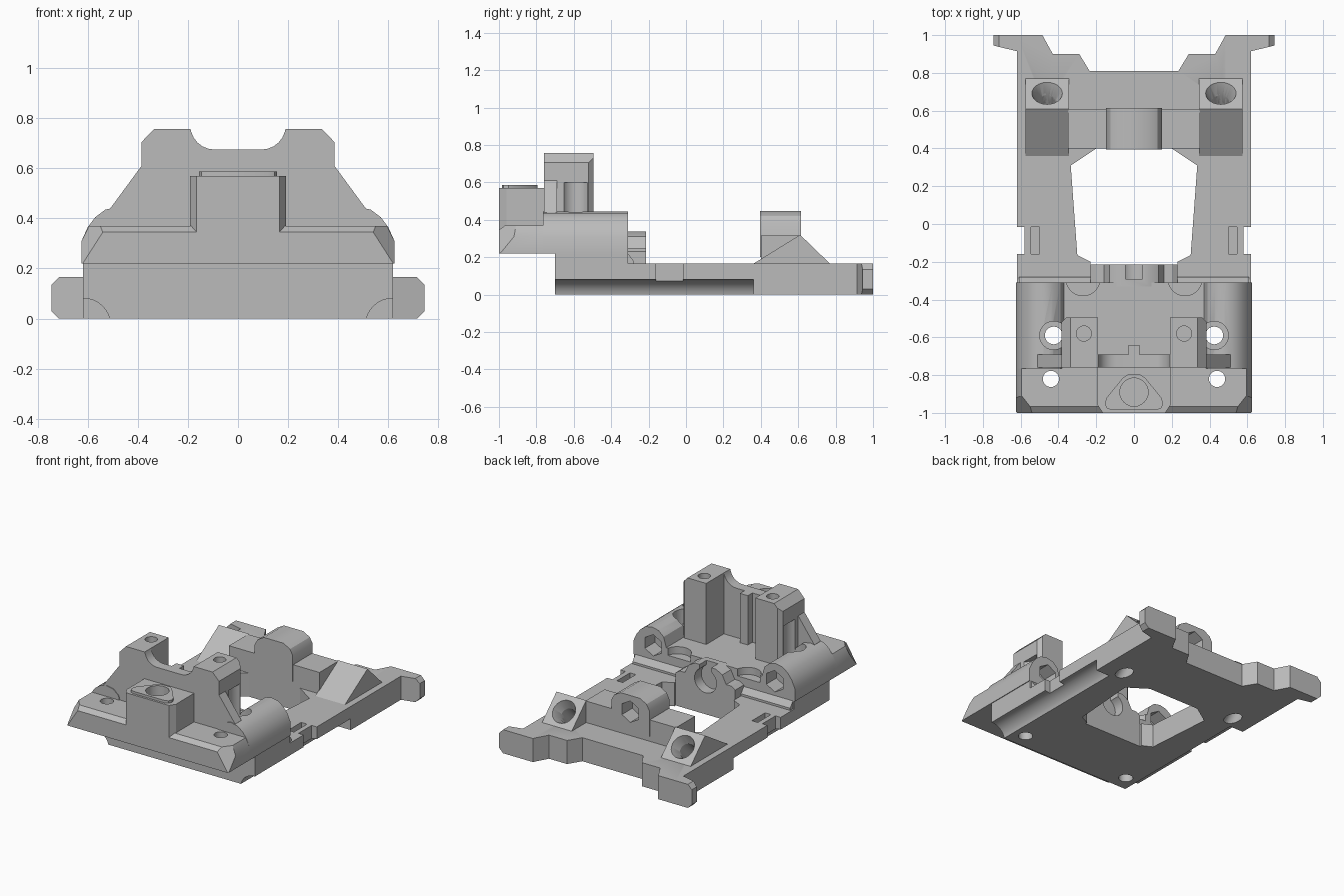
import bpy, bmesh, math
from mathutils import Vector, Matrix

cube = bpy.data.objects.get("Cube")
if cube:
    bpy.data.objects.remove(cube, do_unlink=True)

grey = bpy.data.materials.new("plain_grey")
grey.use_nodes = True
grey.diffuse_color = (0.5, 0.5, 0.5, 1)
grey.node_tree.nodes["Principled BSDF"].inputs["Base Color"].default_value = (0.5, 0.5, 0.5, 1)

parts, cutters = [], []
AXES = {"x": lambda p, q, t: (t, p, q),
        "y": lambda p, q, t: (p, t, q),
        "z": lambda p, q, t: (p, q, t)}


def add(name, bm, store):
    bmesh.ops.recalc_face_normals(bm, faces=bm.faces)
    mesh = bpy.data.meshes.new(name)
    bm.to_mesh(mesh)
    bm.free()
    mesh.materials.append(grey)
    obj = bpy.data.objects.new(name, mesh)
    bpy.context.collection.objects.link(obj)
    obj.hide_render = store is cutters
    store.append(obj)


def prism(name, pts, axis, a, b, store=parts, slices=(), sides=(1,)):
    """Extrude a 2D outline along an axis, slice off corners, repeat per side."""
    for s in sides:
        bm = bmesh.new()
        face = bm.faces.new([bm.verts.new(AXES[axis](p, q, a)) for p, q in pts])
        move = Vector(AXES[axis](0, 0, b - a))
        ext = bmesh.ops.extrude_face_region(bm, geom=[face], use_keep_orig=True)
        bmesh.ops.translate(bm, vec=move, verts=[v for v in ext["geom"] if isinstance(v, bmesh.types.BMVert)])
        for co, no in slices:
            cut = bmesh.ops.bisect_plane(bm, geom=bm.verts[:] + bm.edges[:] + bm.faces[:],
                                         plane_co=co, plane_no=no, clear_outer=True)
            rim = [e for e in cut["geom_cut"] if isinstance(e, bmesh.types.BMEdge)]
            bmesh.ops.edgeloop_fill(bm, edges=rim)
        if s < 0:
            bmesh.ops.scale(bm, vec=(-1, 1, 1), verts=bm.verts)
        label = name if len(sides) == 1 else ("left_" if s > 0 else "right_") + name
        add(label, bm, store)


def box(name, x, y, z, store=parts, sides=(1,)):
    prism(name, [(x[0], y[0]), (x[1], y[0]), (x[1], y[1]), (x[0], y[1])], "z", *z, store, sides=sides)


def drill(start, end, r, n=24, sides=(1,), r2=None):
    for s in sides:
        p, q = Vector(start), Vector(end)
        p.x, q.x = p.x * s, q.x * s
        bm = bmesh.new()
        rot = (q - p).to_track_quat("Z", "Y").to_matrix().to_4x4()
        bmesh.ops.create_cone(bm, cap_ends=True, segments=n, radius1=r, radius2=r2 or r,
                              depth=(q - p).length, matrix=Matrix.Translation((p + q) / 2) @ rot)
        add("cutter", bm, cutters)


def sym(half):
    return half + [(-x, y) for x, y in reversed(half) if x]


BOTH = (1, -1)

# Base plate and the ears at its rear corners
prism("base_plate", sym([(0.235, 0.81), (0.29, 0.9), (0.43, 0.9), (0.485, 1), (0.62, 1),
                         (0.62, -0.7)]), "z", 0, 0.165)
prism("rear_ear", [(0.6, 0.91), (0.745, 0.945), (0.745, 1), (0.6, 1)], "z", 0, 0.165, sides=BOTH,
      slices=[((0.745, 1, 0.135), (1, 0, 1)), ((0.745, 1, 0.03), (1, 0, -1))])

# Front body with the two rounded side tubes
box("body_foot", (-0.62, 0.62), (-0.7, -0.31), (0.1, 0.23))
prism("body_with_tubes", sym([(0.625, 0.22), (0.625, 0.31), (0.6, 0.365), (0.57, 0.405), (0.53, 0.435),
                              (0.48, 0.445), (0.43, 0.435), (0.39, 0.4), (0.37, 0.33)]), "y", -0.765, -0.31)
corner = (0.01, -0.0078, 0.0064)
prism("front_ledge", sym([(0.625, 0.22), (0.625, 0.31), (0.595, 0.37)]), "y", -1, -0.76,
      slices=[((0.62, -1, 0.22), corner), ((-0.62, -1, 0.22), (-corner[0], corner[1], corner[2])),
              ((0, -1, 0.345), (0, -0.6, 0.8))])
prism("rear_skirt", [(-0.31, 0.16), (-0.28, 0.16), (-0.28, 0.18), (-0.31, 0.22)], "x", -0.61, 0.61)

# Upright wall with a scooped top, and the two towers behind it
scoop = [(0.095 + 0.095 * math.cos(a), 0.77 - 0.095 * math.sin(a))
         for a in [math.radians(d) for d in range(90, 0, -15)]]
prism("front_wall", sym(scoop + [(0.19, 0.757), (0.335, 0.757), (0.385, 0.705), (0.385, 0.61),
                                 (0.51, 0.44), (0.51, 0.3)]), "y", -0.76, -0.69)
prism("tower", [(0.19, 0.3), (0.19, 0.757), (0.335, 0.757), (0.385, 0.705), (0.385, 0.3)],
      "y", -0.7, -0.495, sides=BOTH, slices=[((0.385, -0.52, 0.5), (1, 1, 0))])
box("wall_rib", (-0.03, 0.03), (-0.7, -0.64), (0.3, 0.675))

# Front pillar with a raised rounded triangle
prism("front_pillar", sym([(0.165, -1), (0.192, -0.96), (0.192, -0.75)]), "z", 0.3, 0.57)
prism("triangle_rim", sym([(0.12, -0.985), (0.145, -0.975), (0.155, -0.95), (0.145, -0.92),
                           (0.06, -0.815), (0.03, -0.795)]), "z", 0.56, 0.587)

# Split bearing lug behind the body
prism("split_lug", sym([(0.23, 0.1), (0.23, 0.23), (0.2, 0.25), (0.16, 0.25), (0.13, 0.31),
                        (0.08, 0.337)]), "y", -0.33, -0.215)

# Rear beam, nut lug and screw wedges
box("rear_beam", (-0.35, 0.35), (0.4, 0.61), (0.1, 0.315))
prism("nut_lug", sym([(0.147, 0.2), (0.147, 0.38), (0.125, 0.42), (0.075, 0.448)]), "y", 0.395, 0.615)
prism("screw_wedge", [(0.36, 0.12), (0.36, 0.165), (0.61, 0.32), (0.77, 0.165), (0.77, 0.12)],
      "x", 0.345, 0.575, sides=BOTH)

# Cutters: central window, side notches, edge grooves
prism("cutter", sym([(0.2, 0.4), (0.335, 0.31), (0.3, -0.165), (0.23, -0.2), (0.23, -0.215)]),
      "z", -0.1, 0.17, cutters)
box("cutter", (0.58, 0.7), (-0.16, -0.015), (-0.1, 0.2), cutters, BOTH)
box("cutter", (0.5, 0.545), (-0.16, -0.015), (0.07, 0.2), cutters, BOTH)
drill((0.615, -0.75, -0.025), (0.615, 0.36, -0.025), 0.105, 32, BOTH)

# Cutters: vertical screw holes and pockets
drill((0.425, -0.59, -0.1), (0.425, -0.59, 0.6), 0.047, 24, BOTH)
drill((0.425, -0.59, 0.34), (0.425, -0.59, 0.6), 0.075, 24, BOTH)
drill((0.44, -0.82, 0.1), (0.44, -0.82, 0.5), 0.043, 24, BOTH)
drill((0.265, -0.58, 0.6), (0.265, -0.58, 0.9), 0.04, 24, BOTH)
drill((0.27, -0.29, 0.28), (0.27, -0.29, 0.5), 0.09, 24, BOTH)
drill((0, -0.89, 0.47), (0, -0.89, 0.7), 0.075)

# Cutters: nut traps, lug bore and slot, slanted screw holes
drill((0.47, -0.42, 0.32), (0.47, -0.25, 0.32), 0.075, 6, BOTH)
drill((0, 0.5, 0.335), (0, 0.7, 0.335), 0.075, 6)
drill((0, -0.29, 0.235), (0, -0.15, 0.235), 0.085)
box("cutter", (-0.045, 0.045), (-0.29, -0.15), (0.24, 0.5), cutters)
drill((0.46, 0.35, -0.1), (0.46, 0.85, 0.4), 0.05, 24, BOTH)
drill((0.46, 0.645, 0.195), (0.46, 0.72, 0.27), 0.05, 24, BOTH, 0.1)


def bounds(obj):
    vs = [v.co for v in obj.data.vertices]
    return [(min(v[i] for v in vs), max(v[i] for v in vs)) for i in range(3)]


# Cut every part with the cutters that reach it, then drop the cutters
for part in parts:
    pb = bounds(part)
    for c in cutters:
        if all(p[0] < q[1] and q[0] < p[1] for p, q in zip(pb, bounds(c))):
            mod = part.modifiers.new("cut", "BOOLEAN")
            mod.operation, mod.solver, mod.object = "DIFFERENCE", "EXACT", c
bpy.context.view_layer.update()
graph = bpy.context.evaluated_depsgraph_get()
done = [bpy.data.meshes.new_from_object(p.evaluated_get(graph)) for p in parts]
for part, mesh in zip(parts, done):
    part.modifiers.clear()
    part.data = mesh
for c in cutters:
    bpy.data.objects.remove(c, do_unlink=True)

# Smooth the round holes, keep edges sharp
bpy.ops.object.select_all(action="DESELECT")
for part in parts:
    part.select_set(True)
bpy.context.view_layer.objects.active = parts[0]
bpy.ops.object.shade_smooth_by_angle(angle=math.radians(30))
